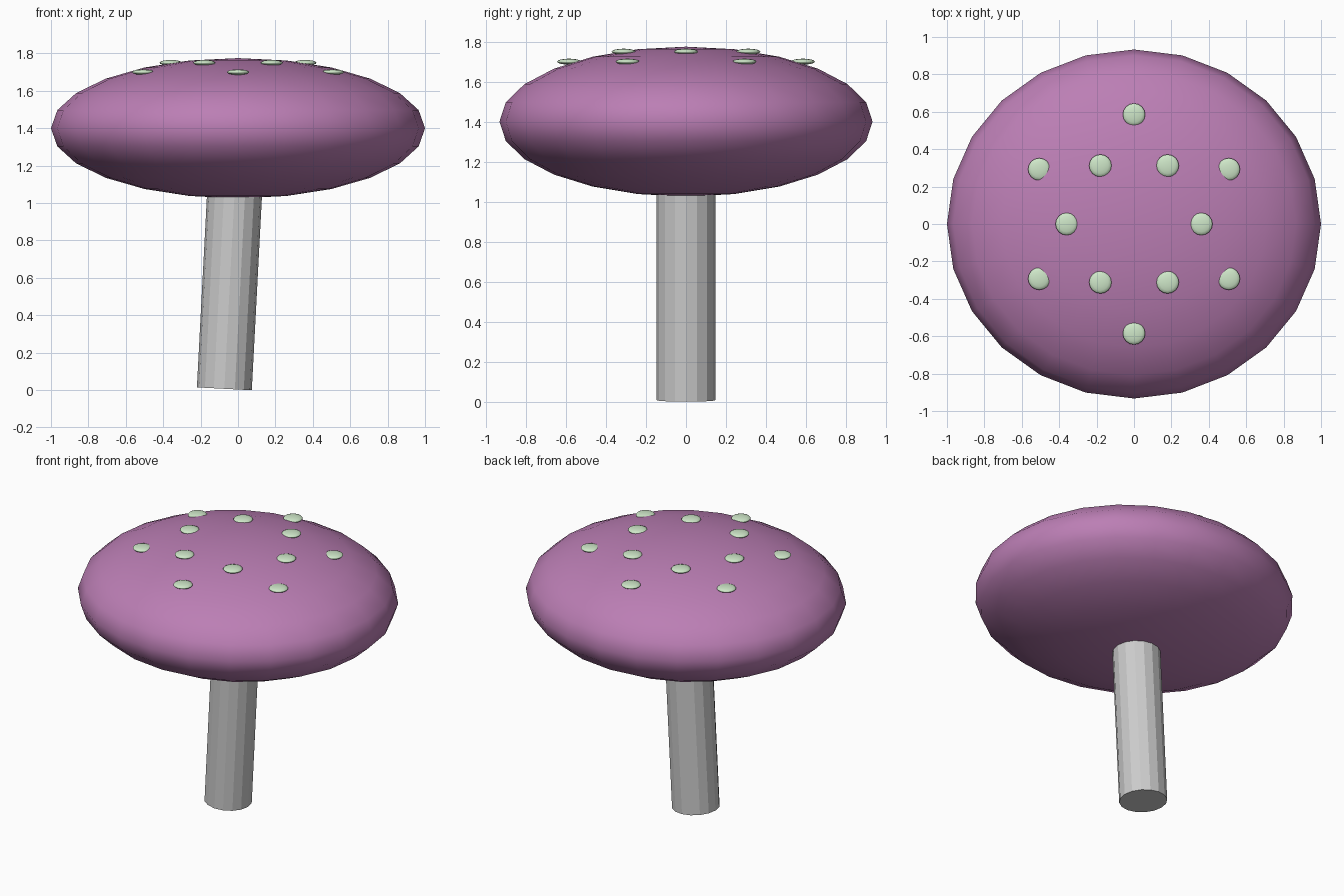
import bpy
from math import radians, sin, cos, pi

if "Cube" in bpy.data.objects:
    bpy.data.objects.remove(bpy.data.objects["Cube"])


def material(name, color):
    m = bpy.data.materials.new(name)
    m.diffuse_color = (*color, 1)
    m.use_nodes = True
    m.node_tree.nodes["Principled BSDF"].inputs["Base Color"].default_value = m.diffuse_color
    return m


def ellipsoid(name, center, radii, segments, rings, mat):
    bpy.ops.mesh.primitive_uv_sphere_add(segments=segments, ring_count=rings,
                                         radius=1, location=center)
    ob = bpy.context.object
    ob.name = name
    ob.scale = radii
    bpy.ops.object.transform_apply(location=False, rotation=False, scale=True)
    bpy.ops.object.shade_smooth()
    ob.data.materials.append(mat)
    return ob


cap_mat = material("cap_purple", (0.50, 0.21, 0.46))
spot_mat = material("spot_green", (0.62, 0.80, 0.58))

# Cap: flattened ellipsoid
ellipsoid("cap", (0, 0, 1.40), (1.0, 0.933, 0.375), 24, 12, cap_mat)

# Stem: faceted cylinder leaning slightly, ending at the cap centre
tilt, length, radius = radians(3), 1.395, 0.147
bpy.ops.mesh.primitive_cylinder_add(
    vertices=16, radius=radius, depth=length,
    location=(-sin(tilt) * length / 2, 0, 1.40 - cos(tilt) * length / 2),
    rotation=(0, tilt, 0))
bpy.context.object.name = "stem"

# Spots: two staggered rings of six flat discs on the cap
for ring, r, z, offset in (("inner", 0.36, 1.75, 0), ("outer", 0.585, 1.70, pi / 6)):
    for i in range(6):
        a = offset + i * pi / 3
        ellipsoid(f"{ring}_spot_{i + 1}", (r * cos(a), r * sin(a), z),
                  (0.06, 0.06, 0.015), 16, 8, spot_mat)
